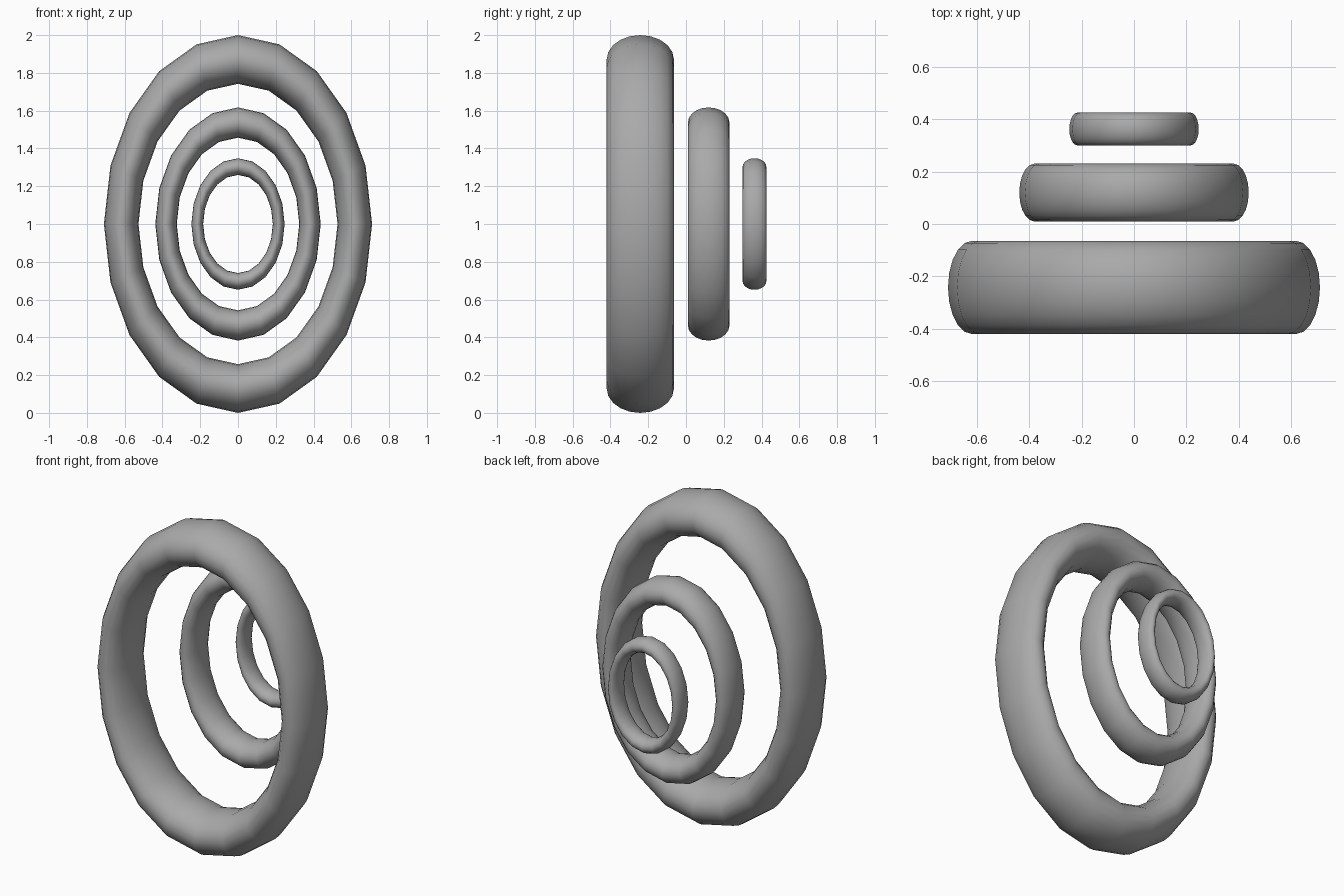
import bpy
import math

cube = bpy.data.objects.get("Cube")
if cube:
    bpy.data.objects.remove(cube, do_unlink=True)

grey = bpy.data.materials.new("plain grey")
grey.use_nodes = True
color = (0.4, 0.4, 0.4, 1)
grey.diffuse_color = color
grey.node_tree.nodes["Principled BSDF"].inputs["Base Color"].default_value = color


def oval_ring(name, half_width, half_height, half_depth, y, tube):
    """Upright oval ring facing the front; tube is minor over major radius."""
    bpy.ops.mesh.primitive_torus_add(
        major_segments=20, minor_segments=20,
        major_radius=1, minor_radius=tube,
        location=(0, y, 1), rotation=(math.pi / 2, 0, 0))
    ring = bpy.context.object
    ring.name = name
    ring.scale = (half_width / (1 + tube), half_height / (1 + tube), half_depth / tube)
    bpy.ops.object.transform_apply(location=False, rotation=True, scale=True)
    bpy.ops.object.shade_smooth()
    ring.data.materials.append(grey)


# Three rings shrinking towards the back
oval_ring("large_front_ring", 0.71, 1.0, 0.178, -0.242, 0.148)
oval_ring("middle_ring", 0.438, 0.617, 0.11, 0.12, 0.149)
oval_ring("small_back_ring", 0.247, 0.348, 0.0625, 0.3625, 0.145)
